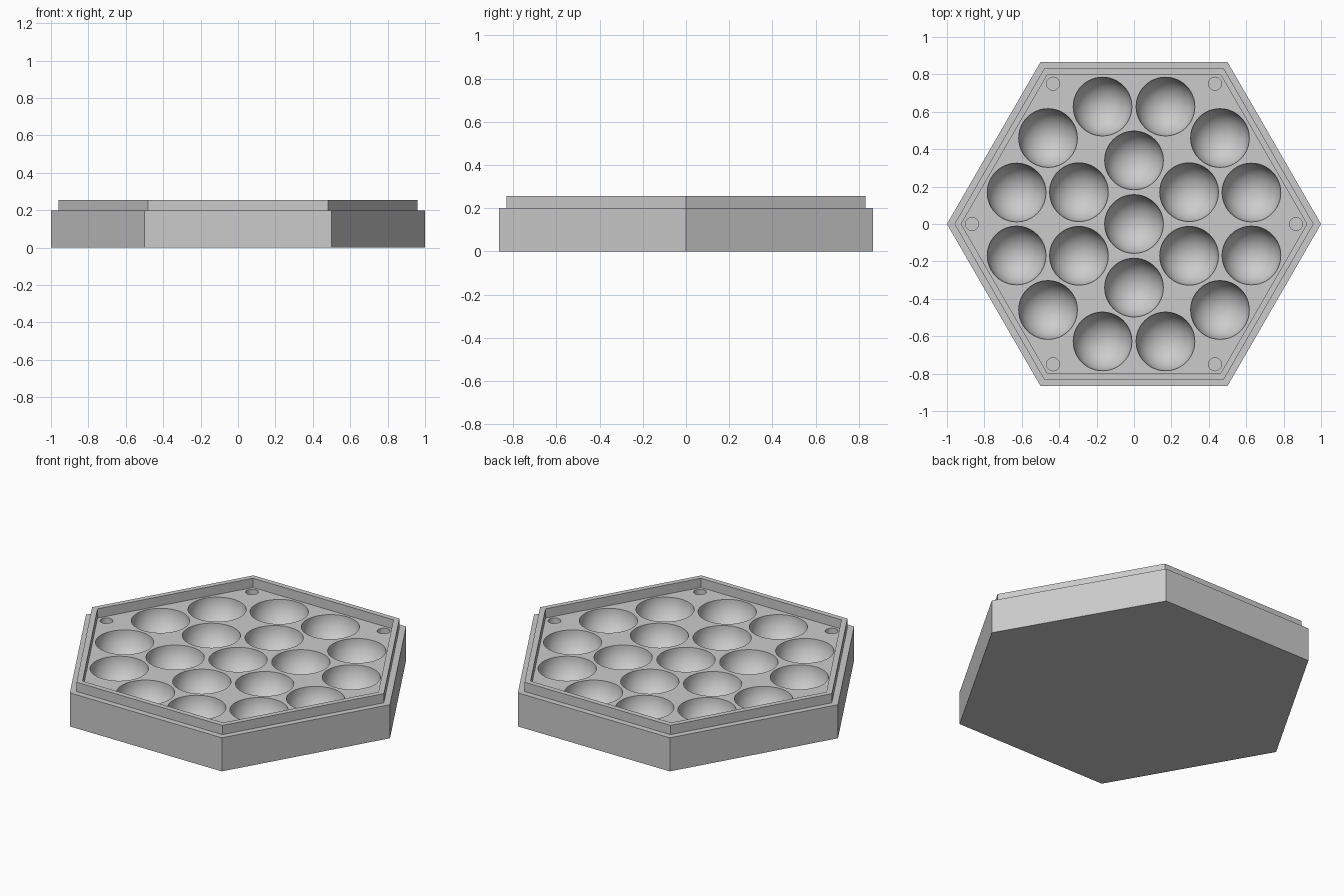
import bpy, bmesh
from math import sin, cos, pi, radians

cube = bpy.data.objects.get("Cube")
if cube:
    bpy.data.objects.remove(cube, do_unlink=True)

# Single grey material
grey = bpy.data.materials.new("plain_grey")
grey.use_nodes = True
colour = (0.6, 0.6, 0.6, 1)
grey.diffuse_color = colour
grey.node_tree.nodes["Principled BSDF"].inputs["Base Color"].default_value = colour

FLOOR = 0.2
BOWL_R = 0.157
bm = bmesh.new()


def stack(profile, sides, cx=0, cy=0, cap_end=True):
    """Join regular rings given as (radius, z); return the rings."""
    rings = [[bm.verts.new((cx + r * cos(2 * pi * i / sides),
                            cy + r * sin(2 * pi * i / sides), z))
              for i in range(sides)] for r, z in profile]
    for a, b in zip(rings, rings[1:]):
        for i in range(sides):
            j = (i + 1) % sides
            bm.faces.new((a[i], a[j], b[j], b[i]))
    if cap_end:
        bm.faces.new(rings[-1])
    return rings


def loop_edges(ring):
    return [bm.edges.get((v, ring[i - 1])) for i, v in enumerate(ring)]


def polar(radius, count, offset=0):
    return [(radius * cos(2 * pi * k / count + radians(offset)),
             radius * sin(2 * pi * k / count + radians(offset)))
            for k in range(count)]


# Hexagonal tray wall with stepped lip, from inner floor edge to the base
wall = [(0.924, FLOOR), (0.924, 0.255), (0.96, 0.255),
        (0.96, FLOOR), (1, FLOOR), (1, 0)]
floor_edges = loop_edges(stack(wall, 6)[0])

# Hemispherical bowls: one in the middle, then rings of six and twelve
STEPS = 16
bowl = [(BOWL_R * cos(pi / 2 * k / STEPS), FLOOR - BOWL_R * sin(pi / 2 * k / STEPS))
        for k in range(STEPS)]
for x, y in [(0, 0)] + polar(0.34, 6, 30) + polar(0.65, 12, 15):
    floor_edges += loop_edges(stack(bowl, 48, x, y)[0])

# Small round sockets in the corners
for x, y in polar(0.866, 6):
    floor_edges += loop_edges(stack([(0.035, FLOOR), (0.035, FLOOR - 0.04)], 32, x, y)[0])

# Floor surface around all the openings
bmesh.ops.triangle_fill(bm, edges=floor_edges, use_beauty=True, normal=(0, 0, 1))
bmesh.ops.recalc_face_normals(bm, faces=bm.faces)

mesh = bpy.data.meshes.new("bowl_tray")
bm.to_mesh(mesh)
bm.free()
mesh.materials.append(grey)
tray = bpy.data.objects.new("bowl_tray", mesh)
bpy.context.collection.objects.link(tray)

# Smooth bowls, crisp rims and corners
bpy.ops.object.select_all(action="DESELECT")
tray.select_set(True)
bpy.context.view_layer.objects.active = tray
bpy.ops.object.shade_smooth_by_angle(angle=radians(30))
